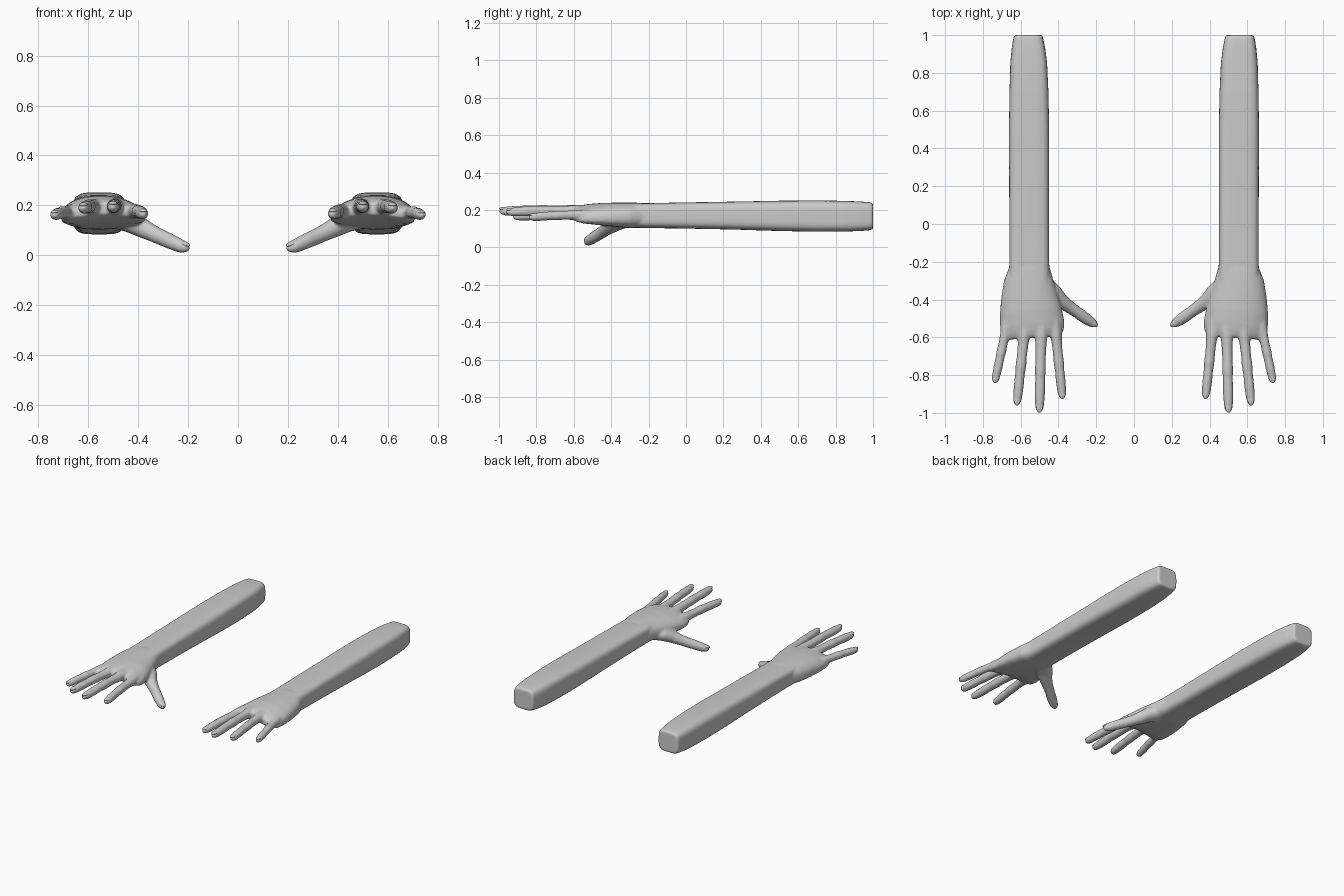
import bpy, bmesh, math
from mathutils import Vector, Matrix

if "Cube" in bpy.data.objects:
    bpy.data.objects.remove(bpy.data.objects["Cube"])


def frame(t):
    side = t.cross(Vector((0, 0, 1))).normalized()
    return side, side.cross(t).normalized()


def loft(bm, stations, power=2.0, n=24):
    """Closed skin through stations (x, y, z, half width, half height, arch)."""
    pts = [Vector(s[:3]) for s in stations]
    rings = []
    for i, s in enumerate(stations):
        t = (pts[min(i + 1, len(pts) - 1)] - pts[max(i - 1, 0)]).normalized()
        side, up = frame(t)
        arch = s[5] if len(s) > 5 else 0
        ring = []
        for k in range(n):
            a = 2 * math.pi * k / n
            c, d = math.cos(a), math.sin(a)
            u = math.copysign(abs(c) ** (2 / power), c)
            v = math.copysign(abs(d) ** (2 / power), d)
            ring.append(bm.verts.new(pts[i] + side * (u * s[3]) + up * (v * s[4] - arch * u * u)))
        rings.append(ring)
    for a, b in zip(rings, rings[1:]):
        for k in range(n):
            bm.faces.new((a[k], a[(k + 1) % n], b[(k + 1) % n], b[k]))
    bm.faces.new(rings[0])
    bm.faces.new(rings[-1])


def make_object(name, bm):
    bmesh.ops.recalc_face_normals(bm, faces=bm.faces[:])
    me = bpy.data.meshes.new(name)
    bm.to_mesh(me)
    bm.free()
    for p in me.polygons:
        p.use_smooth = True
    ob = bpy.data.objects.new(name, me)
    bpy.context.collection.objects.link(ob)
    return ob


bm = bmesh.new()

# Forearm: y, inner x, outer x, bottom z, top z
forearm = [(1.0, .487, .633, .098, .236), (.985, .481, .639, .092, .242),
           (.93, .470, .648, .088, .246), (.85, .460, .655, .085, .249),
           (.7, .453, .659, .084, .252), (.5, .449, .662, .088, .250),
           (.25, .449, .661, .096, .245), (0, .450, .660, .101, .241),
           (-.2, .449, .660, .104, .237), (-.33, .447, .662, .106, .234)]
loft(bm, [((a + b) / 2, y, (c + d) / 2, (b - a) / 2, (d - c) / 2) for y, a, b, c, d in forearm], 4.2, 40)

# Palm: same layout plus the downward arch at the sides
palm = [(-.20, .456, .655, .112, .231, 0), (-.24, .443, .664, .104, .239, .003),
        (-.30, .426, .688, .104, .240, .008), (-.38, .405, .703, .112, .240, .016),
        (-.46, .382, .711, .122, .238, .024), (-.53, .368, .710, .134, .232, .030),
        (-.57, .370, .700, .148, .225, .032), (-.60, .385, .680, .165, .212, .028)]
loft(bm, [((a + b) / 2, y, (c + d) / 2, (b - a) / 2, (d - c) / 2, k) for y, a, b, c, d, k in palm], 2.6, 40)

# Fingers: knuckle point, fingertip point, thickness
fingers = {"index": ((.420, -.52, .174), (.378, -.928, .164), .95),
           "middle": ((.490, -.52, .192), (.501, -1.0, .193), 1.0),
           "ring": ((.575, -.52, .192), (.621, -.962, .188), .97),
           "little": ((.665, -.50, .172), (.738, -.843, .160), .88)}
profile = [(0, .035), (.15, .034), (.27, .029), (.42, .0275), (.52, .0295), (.62, .0265),
           (.76, .0275), (.86, .026), (.93, .0235), (.97, .018), (.99, .011), (1.0, .004)]
nails = []
for base, tip, k in fingers.values():
    p, q = Vector(base), Vector(tip)
    loft(bm, [(*(p.lerp(q, f) + Vector((0, 0, .006 * math.sin(math.pi * f)))), r * k, r * k)
              for f, r in profile])
    t = (q - p).normalized()
    nails.append((q - t * .032, t, frame(t)[1], .0205 * k))

# Thumb with its fleshy root
thumb = [(.50, -.31, .155, .055, .045), (.43, -.37, .135, .054, .044), (.385, -.410, .110, .041, .039),
         (.345, -.437, .090, .034, .034), (.305, -.464, .071, .031, .032), (.275, -.486, .058, .032, .031),
         (.245, -.507, .044, .030, .029), (.222, -.522, .034, .026, .026),
         (.207, -.531, .029, .019, .019), (.199, -.536, .026, .011, .011), (.195, -.538, .025, .004, .004)]
loft(bm, thumb)
t = (Vector(thumb[-1][:3]) - Vector(thumb[5][:3])).normalized()
nails.append((Vector((.222, -.522, .034)), t, frame(t)[1], .021))

# Merge the parts into one soft skin and mirror to the other side
arm = make_object("arms", bm)
m = arm.modifiers.new("merge", 'REMESH')
m.mode = 'VOXEL'
m.voxel_size = .0075
m.use_smooth_shade = True
m = arm.modifiers.new("soften", 'SMOOTH')
m.factor = .5
m.iterations = 6
arm.modifiers.new("mirror", 'MIRROR').use_mirror_merge = False

# Fingernails: thin curved shells on the fingertips
bm = bmesh.new()
for c, t, up, w in nails:
    side = t.cross(up)
    rot = Matrix((side, t, up)).transposed().to_4x4()
    mat = Matrix.Translation(c + up * w * .72) @ rot @ Matrix.Diagonal((w * .85, .031, w * .48, 1))
    bmesh.ops.create_uvsphere(bm, u_segments=20, v_segments=12, radius=1, matrix=mat)
nail = make_object("fingernails", bm)
nail.modifiers.new("mirror", 'MIRROR').use_mirror_merge = False
